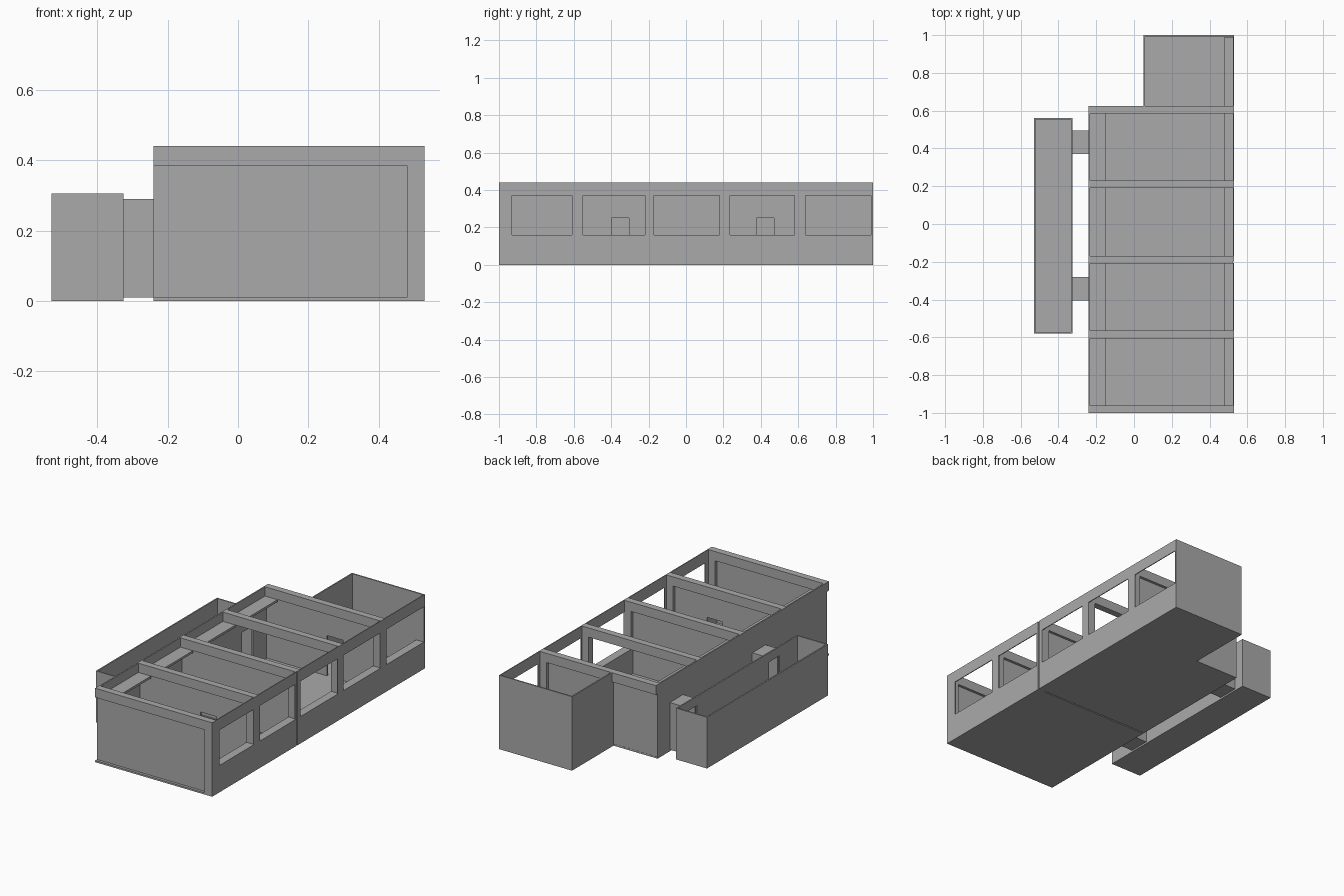
import bpy
import bmesh
from mathutils import Vector

cube = bpy.data.objects.get("Cube")
if cube:
    bpy.data.objects.remove(cube, do_unlink=True)

grey = bpy.data.materials.new("plain grey")
grey.use_nodes = True
COLOUR = (0.40, 0.40, 0.40, 1)
grey.diffuse_color = COLOUR
grey.node_tree.nodes["Principled BSDF"].inputs["Base Color"].default_value = COLOUR


def finish(name, bm):
    bmesh.ops.recalc_face_normals(bm, faces=bm.faces)
    mesh = bpy.data.meshes.new(name)
    bm.to_mesh(mesh)
    bm.free()
    mesh.materials.append(grey)
    bpy.context.collection.objects.link(bpy.data.objects.new(name, mesh))


def box(name, x, y, z):
    """Box from three (low, high) ranges."""
    bm = bmesh.new()
    bmesh.ops.create_cube(bm, size=1)
    for v in bm.verts:
        v.co = Vector([(a + b) / 2 + c * (b - a) for c, (a, b) in zip(v.co, (x, y, z))])
    finish(name, bm)


def wall(name, axis, at, run, height, holes=(), thick=0.008):
    """Upright wall facing x or y, with rectangular holes (u0, u1, z0, z1)."""
    us = sorted({*run, *[u for h in holes for u in h[:2]]})
    zs = sorted({*height, *[z for h in holes for z in h[2:]]})
    place = (lambda u, z: (at, u, z)) if axis == "x" else (lambda u, z: (u, at, z))
    bm = bmesh.new()
    for u0, u1 in zip(us, us[1:]):
        for z0, z1 in zip(zs, zs[1:]):
            u, z = (u0 + u1) / 2, (z0 + z1) / 2
            if not any(h[0] < u < h[1] and h[2] < z < h[3] for h in holes):
                corners = [(u0, z0), (u1, z0), (u1, z1), (u0, z1)]
                bm.faces.new([bm.verts.new(place(*c)) for c in corners])
    bmesh.ops.remove_doubles(bm, verts=bm.verts, dist=0.0001)
    ext = bmesh.ops.extrude_face_region(bm, geom=bm.faces[:], use_keep_orig=True)
    moved = [v for v in ext["geom"] if isinstance(v, bmesh.types.BMVert)]
    shift = Vector((thick, 0, 0)) if axis == "x" else Vector((0, thick, 0))
    bmesh.ops.translate(bm, verts=moved, vec=shift)
    finish(name, bm)


TOP, BEAM, SILL, DOOR = 0.44, 0.385, 0.16, 0.25
WEST, EAST, INNER = -0.24, 0.53, 0.48
JOINT = (-0.206, -0.199)
FRAMES = [-0.98, -0.585, -0.19, 0.21, 0.605]
DOORS_Y = [(-0.405, -0.305), (0.37, 0.47)]
side_doors = [(a, b, 0.01, DOOR) for a, b in DOORS_Y]

# Floors, split at the expansion joint
box("front_floor", (WEST, EAST), (-1, JOINT[0]), (0, 0.01))
box("middle_floor", (WEST, EAST), (JOINT[1], 0.61), (0, 0.01))
box("back_floor", (0.05, EAST), (0.61, 1), (0, 0.01))

# Window wall in two lengths
windows = [(a, b, SILL, 0.37) for a, b in
           [(-0.93, -0.61), (-0.55, -0.22), (-0.17, 0.18), (0.235, 0.58), (0.64, 0.99)]]
wall("front_window_wall", "x", 0.525, (-1, JOINT[0]), (0, TOP), windows[:2], 0.005)
wall("back_window_wall", "x", 0.525, (JOINT[1], 1), (0, TOP), windows[2:], 0.005)

# Portal frames: roof beam and column
for i, y in enumerate(FRAMES, 1):
    span = (y - 0.02, y + 0.02)
    box(f"roof_beam_{i}", (WEST, 0.525), span, (BEAM, TOP))
    box(f"column_{i}", (INNER, 0.525), span, (0, BEAM))

# Low sill walls and high ledges in each bay
ends = FRAMES + [1.01]
for i, (a, b) in enumerate(zip(ends, ends[1:]), 1):
    bay = (a + 0.02, b - 0.02)
    box(f"sill_wall_{i}", (INNER, 0.525), bay, (0.01, SILL))
    if i < len(FRAMES):
        box(f"high_ledge_{i}", (WEST + 0.008, -0.15), bay, (0.372, BEAM))

# Cross walls; one frame stays open
passage = [(0.165, 0.27, 0.01, DOOR)]
for name, y, holes in [("front_wall", FRAMES[0], ()), ("partition_front", FRAMES[1], passage),
                       ("partition_joint", FRAMES[2], ()), ("rear_wall", FRAMES[4], passage)]:
    wall(name, "y", y - 0.004, (WEST, 0.525), (0, BEAM), holes)

# Long side wall with doors
wall("side_wall", "x", WEST, (FRAMES[0], FRAMES[4]), (0, TOP), side_doors)

# Back room
wall("back_room_side", "x", 0.05, (0.605, 1), (0, TOP))
wall("back_room_end", "y", 0.992, (0.05, EAST), (0, TOP))

# Side corridor, open at the top
CX, CY, CZ = (-0.53, -0.325), (-0.58, 0.56), (0, 0.305)
box("corridor_floor", CX, CY, (0, 0.01))
wall("corridor_outer_wall", "x", CX[0], CY, CZ)
wall("corridor_inner_wall", "x", CX[1] - 0.008, CY, CZ, side_doors)
wall("corridor_front_wall", "y", CY[0], CX, CZ)
wall("corridor_back_wall", "y", CY[1] - 0.008, CX, CZ)

# Covered links between corridor and hall
link_x = (CX[1], WEST)
for name, (a, b) in zip(("front", "back"), [(-0.405, -0.28), (0.37, 0.495)]):
    box(f"{name}_link_floor", link_x, (a, b), (0.01, 0.018))
    box(f"{name}_link_roof", link_x, (a, b), (0.282, 0.29))
    wall(f"{name}_link_wall_1", "y", a, link_x, (0.01, 0.29))
    wall(f"{name}_link_wall_2", "y", b - 0.008, link_x, (0.01, 0.29))
